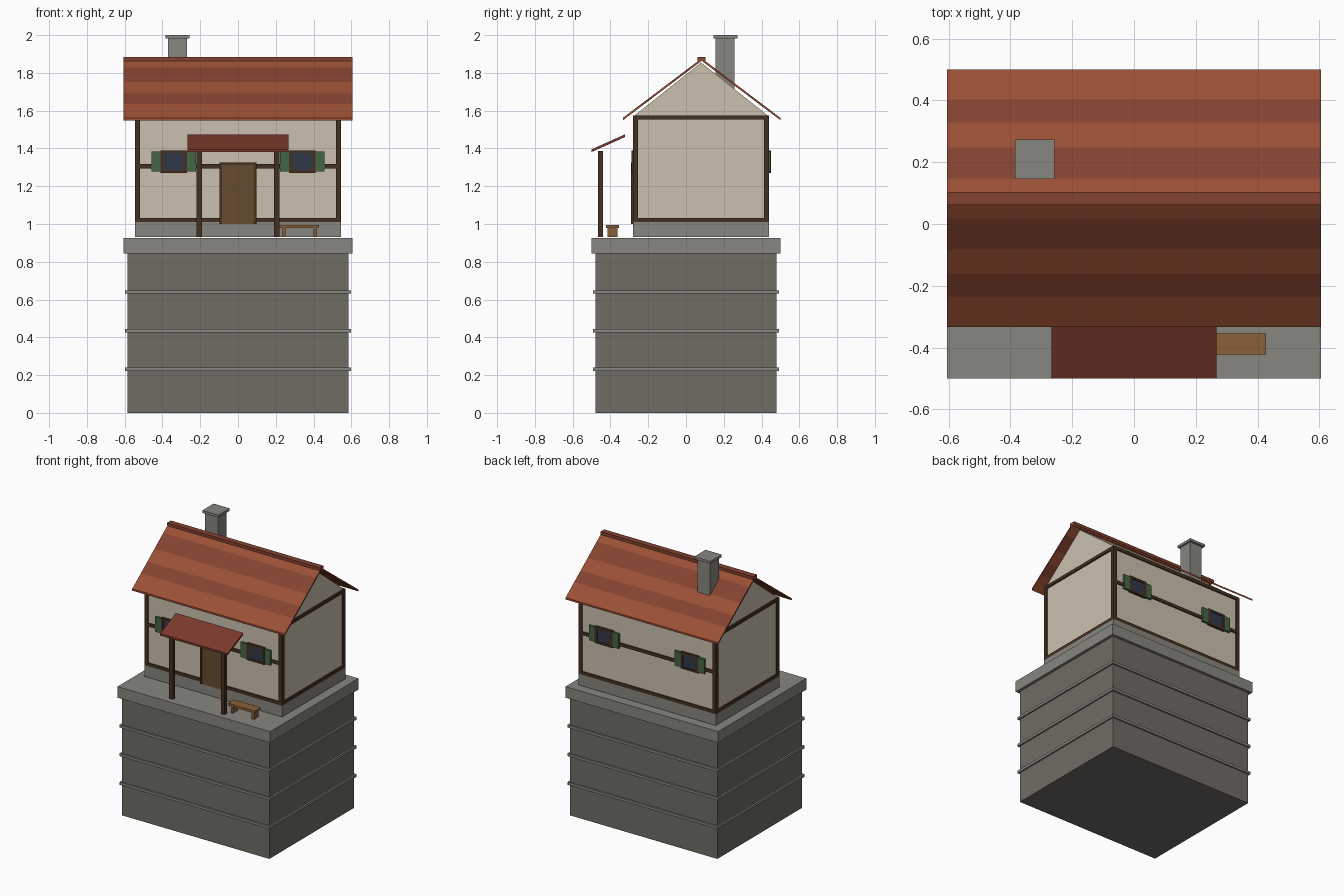
import bpy, bmesh, math
from mathutils import Matrix

if "Cube" in bpy.data.objects:
    bpy.data.objects.remove(bpy.data.objects["Cube"])


def mat(name, r, g, b):
    m = bpy.data.materials.new(name)
    m.diffuse_color = (r, g, b, 1)
    m.use_nodes = True
    m.node_tree.nodes["Principled BSDF"].inputs["Base Color"].default_value = m.diffuse_color
    return m


STONE = mat("stone", 0.16, 0.15, 0.13)
TRIM = mat("light_stone", 0.25, 0.24, 0.21)
PLASTER = mat("plaster", 0.60, 0.53, 0.42)
TIMBER = mat("timber", 0.06, 0.03, 0.015)
DOOR = mat("door_wood", 0.13, 0.07, 0.03)
BENCH = mat("bench_wood", 0.26, 0.12, 0.04)
TILE_A = mat("tile_light", 0.33, 0.08, 0.035)
TILE_B = mat("tile_dark", 0.23, 0.055, 0.03)
PORCH = mat("porch_tile", 0.20, 0.04, 0.025)
GLASS = mat("glass", 0.03, 0.04, 0.065)
GREEN = mat("shutter_green", 0.06, 0.13, 0.06)


def prism(name, profile, x0, x1, m):
    """Extrude a (y, z) profile along x."""
    bm = bmesh.new()
    face = bm.faces.new([bm.verts.new((x0, y, z)) for y, z in profile])
    ext = bmesh.ops.extrude_face_region(bm, geom=[face])
    verts = [v for v in ext["geom"] if isinstance(v, bmesh.types.BMVert)]
    bmesh.ops.translate(bm, verts=verts, vec=(x1 - x0, 0, 0))
    bmesh.ops.recalc_face_normals(bm, faces=bm.faces)
    me = bpy.data.meshes.new(name)
    bm.to_mesh(me)
    bm.free()
    me.materials.append(m)
    ob = bpy.data.objects.new(name, me)
    bpy.context.collection.objects.link(ob)
    return ob


def box(name, x0, x1, y0, y1, z0, z1, m):
    return prism(name, [(y0, z0), (y1, z0), (y1, z1), (y0, z1)], x0, x1, m)


def slab(name, a, b, t, x0, x1, m):
    """Sloping sheet between two (y, z) points, thickness t downwards."""
    return prism(name, [a, b, (b[0], b[1] - t), (a[0], a[1] - t)], x0, x1, m)


# Tower base with string courses and top slab
box("tower_base", -0.585, 0.585, -0.48, 0.48, 0, 0.845, STONE)
for i, z in enumerate((0.23, 0.435, 0.64)):
    box(f"stone_band_{i}", -0.597, 0.597, -0.492, 0.492, z - 0.009, z + 0.009, TRIM)
box("top_slab", -0.605, 0.605, -0.5, 0.5, 0.845, 0.925, TRIM)

# House body: plinth, then walls and gables in one pentagon
F, B, MID = -0.28, 0.44, 0.08     # front, back, ridge line
box("plinth", -0.545, 0.545, F, B, 0.93, 1.01, TRIM)
prism("walls", [(F + 0.008, 1.01), (B - 0.008, 1.01), (B - 0.008, 1.575),
                (MID, 1.855), (F + 0.008, 1.575)], -0.535, 0.535, PLASTER)

# Timber frame
for sx in (-1, 1):
    xa, xb = sorted((sx * 0.545, sx * 0.518))
    for y0 in (F, B - 0.027):
        box("corner_post", xa, xb, y0, y0 + 0.027, 1.01, 1.575, TIMBER)
    for z in (1.01, 1.552):
        box("end_beam", xa, xb, F, B, z, z + 0.023, TIMBER)
for y0 in (F, B - 0.02):
    for n, z in (("sill", 1.01), ("middle", 1.295), ("top", 1.552)):
        box(n + "_beam", -0.54, 0.54, y0, y0 + 0.02, z, z + 0.023, TIMBER)


# Windows with shutters, front and back
def window(x, wall, s):
    def part(name, x0, x1, z0, z1, d, m):
        ya, yb = sorted((wall, wall + s * d))
        box(name, x + x0, x + x1, ya, yb, z0, z1, m)
    part("window_glass", -0.06, 0.06, 1.28, 1.38, 0.012, GLASS)
    for a, b in ((-0.07, -0.052), (0.052, 0.07)):
        part("window_jamb", a, b, 1.27, 1.39, 0.017, TIMBER)
    for a, b in ((1.27, 1.285), (1.375, 1.39)):
        part("window_rail", -0.052, 0.052, a, b, 0.017, TIMBER)
    for a, b in ((-0.118, -0.07), (0.07, 0.118)):
        part("shutter", a, b, 1.277, 1.383, 0.015, GREEN)


for x in (-0.34, 0.34):
    window(x, F + 0.008, -1)
    window(x, B - 0.008, 1)

# Door with frame
box("door", -0.085, 0.085, F - 0.006, F + 0.01, 1.0, 1.312, DOOR)
for a in (-0.098, 0.085):
    box("door_jamb", a, a + 0.013, F - 0.01, F + 0.01, 1.0, 1.325, TIMBER)
box("door_lintel", -0.085, 0.085, F - 0.01, F + 0.01, 1.312, 1.325, TIMBER)

# Main roof: alternating tile courses on both slopes
steps = [0, 0.065, 0.165, 0.245, 0.32, 0.417]
for s in (-1, 1):
    for i, (a, b) in enumerate(zip(steps, steps[1:])):
        pts = [(MID + 0.003 + s * d, 1.877 - d * 0.755) for d in (a, b)]
        slab(f"roof_course_{i}", pts[0], pts[1], 0.013, -0.605, 0.605,
             TILE_B if i % 2 else TILE_A)
box("ridge_cap", -0.605, 0.605, 0.062, 0.104, 1.863, 1.884, TILE_B)

# Chimney
box("chimney", -0.37, -0.27, 0.157, 0.258, 1.70, 1.985, TRIM)
box("chimney_cap", -0.385, -0.257, 0.145, 0.273, 1.982, 2.0, TRIM)

# Porch roof and posts
slab("porch_roof", (-0.5, 1.395), (-0.322, 1.475), 0.014, -0.267, 0.267, PORCH)
for x in (-0.205, 0.205):
    box("porch_post", x - 0.014, x + 0.014, -0.466, -0.439, 0.93, 1.387, TIMBER)

# Bench
box("bench_seat", 0.217, 0.428, -0.423, -0.355, 0.979, 0.996, BENCH)
for x in (0.243, 0.408):
    box("bench_leg", x - 0.009, x + 0.009, -0.416, -0.362, 0.93, 0.979, BENCH)
